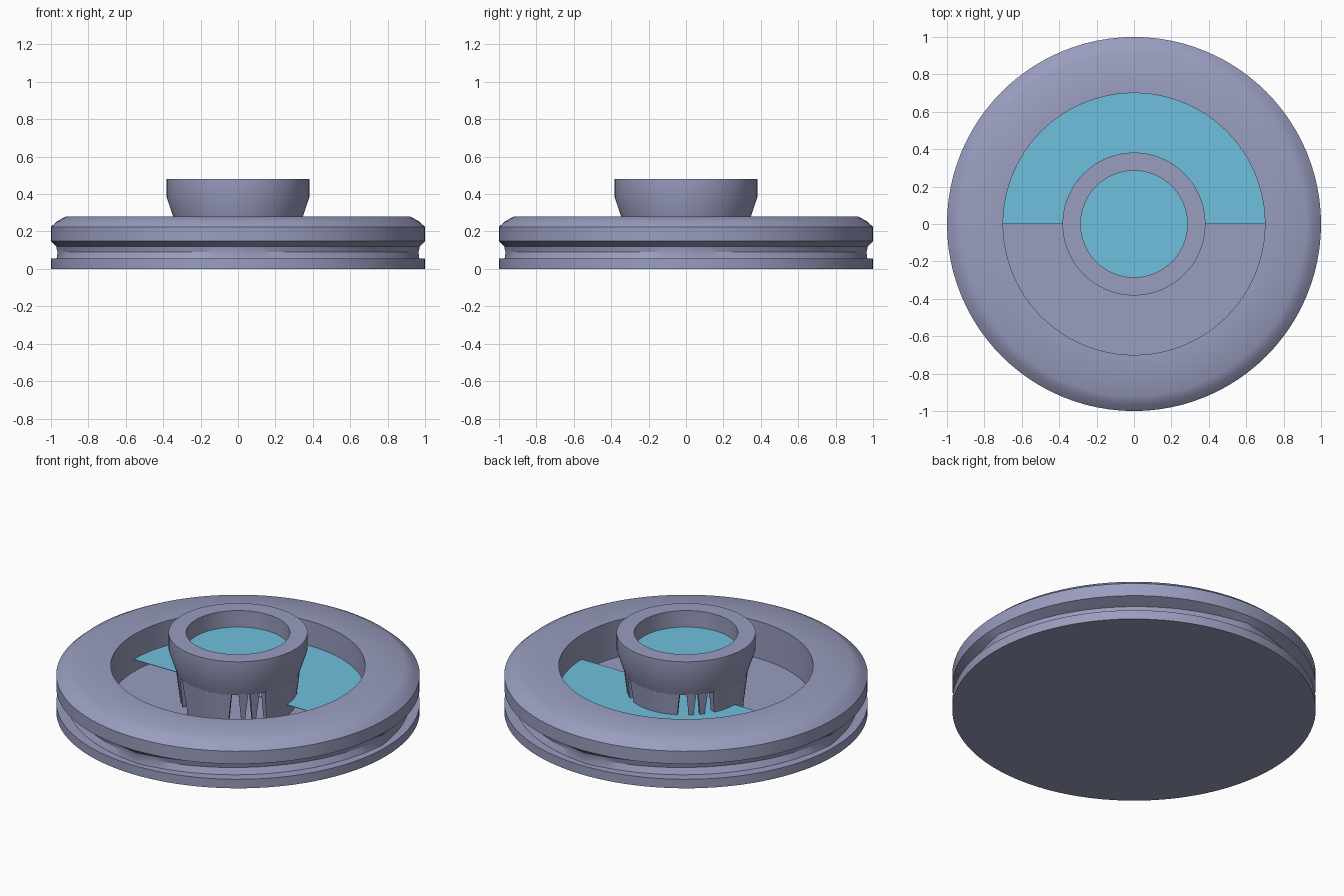
import bpy, bmesh, math

if "Cube" in bpy.data.objects:
    bpy.data.objects.remove(bpy.data.objects["Cube"])

def material(name, rgb):
    m = bpy.data.materials.new(name)
    m.diffuse_color = (*rgb, 1)
    m.use_nodes = True
    m.node_tree.nodes["Principled BSDF"].inputs["Base Color"].default_value = m.diffuse_color
    return m

stone = material("grey stone", (0.32, 0.34, 0.52))
water = material("blue water", (0.16, 0.53, 0.74))
N = 96

def finish(name, bm, mat, angle=30):
    bmesh.ops.recalc_face_normals(bm, faces=bm.faces)
    me = bpy.data.meshes.new(name)
    bm.to_mesh(me)
    bm.free()
    me.materials.append(mat)
    ob = bpy.data.objects.new(name, me)
    bpy.context.collection.objects.link(ob)
    bpy.ops.object.select_all(action='DESELECT')
    ob.select_set(True)
    bpy.context.view_layer.objects.active = ob
    bpy.ops.object.shade_smooth_by_angle(angle=math.radians(angle))
    return ob

def point(r, a, z):
    return (r * math.cos(a), r * math.sin(a), z)

def lathe(name, profile, mat, warp=lambda r, z, a: r):
    """Revolve a closed profile of (radius, z) points."""
    bm = bmesh.new()
    rings = []
    for i in range(N):
        a = 2 * math.pi * i / N
        rings.append([bm.verts.new(point(warp(r, z, a), a, z)) for r, z in profile])
    k = len(profile)
    for i in range(N):
        p, q = rings[i], rings[(i + 1) % N]
        for j in range(k):
            bm.faces.new((p[j], q[j], q[(j + 1) % k], p[(j + 1) % k]))
    return finish(name, bm, mat)

def disc(name, r, z0, z1, mat, start=0, end=360):
    """Solid disc, or a sector of one."""
    bm = bmesh.new()
    full = end - start == 360
    n = N if full else N // 2
    angs = [math.radians(start + (end - start) * i / n) for i in range(n if full else n + 1)]
    f = bm.faces.new([bm.verts.new(point(r, a, z0)) for a in angs])
    ext = bmesh.ops.extrude_face_region(bm, geom=[f])
    for v in ext['geom']:
        if isinstance(v, bmesh.types.BMVert):
            v.co.z = z1
    return finish(name, bm, mat)

def arc_wall(bm, mid, half_bottom, half_top, z0, z1, r_in=0.285, steps=12):
    """Curved wall piece whose angular width changes from bottom to top."""
    cols = []
    for i in range(steps + 1):
        t = 2 * i / steps - 1
        b, u = (math.radians(mid + t * h) for h in (half_bottom, half_top))
        cols.append([bm.verts.new(c) for c in (
            point(r_in, b, z0), point(0.318, b, z0),
            point(0.342, u, z1), point(r_in, u, z1))])
    for p, q in zip(cols, cols[1:]):
        for j in range(4):
            bm.faces.new((p[j], q[j], q[(j + 1) % 4], p[(j + 1) % 4]))
    bm.faces.new(cols[0])
    bm.faces.new(cols[-1])

# base plate, its top is the basin floor
disc("base_plate", 1.0, 0, 0.055, stone)

# outer rim with a wavy recessed foot
def foot(r, z, a):
    if 0.9 < r < 0.975 and z < 0.125:
        return r - 0.045 * abs(math.sin(2 * a)) ** 0.7 * (1 if z > 0.06 else 0.6)
    return r

lathe("outer_rim", [(0.70, 0.05), (0.70, 0.28), (0.92, 0.28), (0.965, 0.256),
                    (1.0, 0.225), (1.0, 0.148), (0.972, 0.12), (0.965, 0.09),
                    (0.97, 0.05)], stone, foot)

# half pool of water in the basin
disc("basin_water", 0.70, 0.127, 0.13, water, 0, 180)

# raised central bowl with flared collar
lathe("centre_bowl", [(0.285, 0.26), (0.285, 0.48), (0.382, 0.48), (0.382, 0.385),
                      (0.347, 0.28), (0.341, 0.26)], stone)
disc("bowl_water", 0.287, 0.376, 0.38, water)

# four wide legs, with a pair of thin drips in each gap
bm = bmesh.new()
for k in range(4):
    arc_wall(bm, 90 * k, 25, 29, 0.05, 0.262)
    for off in (-5, 6):
        arc_wall(bm, 90 * k + 45 + off, 1.5, 4.5, 0.07, 0.262, 0.30, 4)
finish("bowl_legs", bm, stone)
